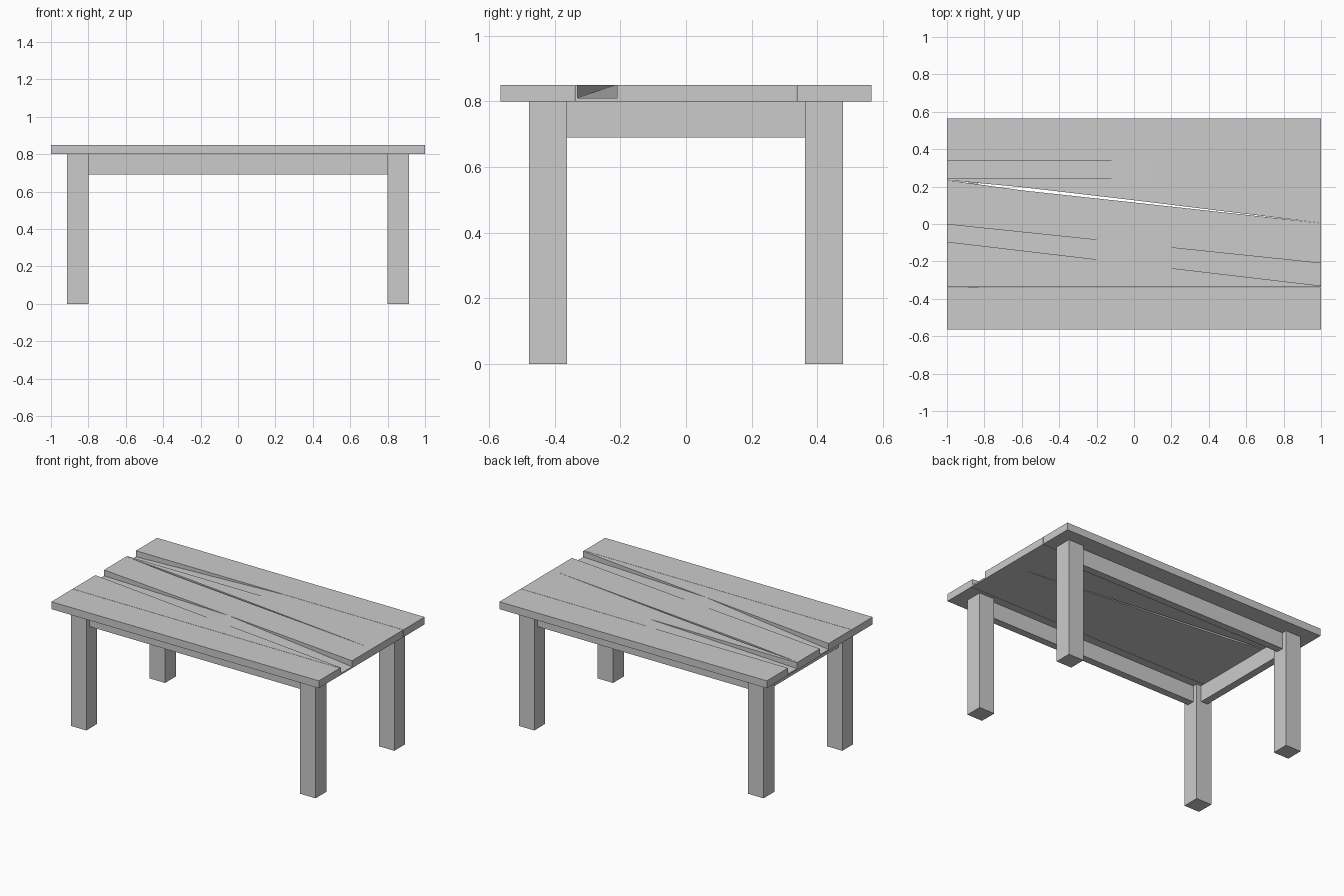
import bpy, bmesh

if "Cube" in bpy.data.objects:
    bpy.data.objects.remove(bpy.data.objects["Cube"])

TOP, BOT, SUNK = 0.85, 0.80, 0.81


def finish(name, bm):
    bmesh.ops.recalc_face_normals(bm, faces=bm.faces)
    mesh = bpy.data.meshes.new(name)
    bm.to_mesh(mesh)
    bm.free()
    ob = bpy.data.objects.new(name, mesh)
    bpy.context.collection.objects.link(ob)


def plank(name, stations):
    """Loft a board along x through (x, y_front, y_back, z_top) stations."""
    bm = bmesh.new()
    rings = [[bm.verts.new(p) for p in ((x, a, BOT), (x, b, BOT), (x, b, z), (x, a, z))]
             for x, a, b, z in stations]
    for r, s in zip(rings, rings[1:]):
        for i in range(4):
            j = (i + 1) % 4
            bm.faces.new((r[i], r[j], s[j], s[i]))
    bm.faces.new(rings[0])
    bm.faces.new(rings[-1])
    bmesh.ops.remove_doubles(bm, verts=bm.verts, dist=1e-5)
    finish(name, bm)


def box(name, x0, x1, y0, y1, z0, z1):
    bm = bmesh.new()
    bmesh.ops.create_cube(bm, size=1)
    for v in bm.verts:
        v.co.x = x0 if v.co.x < 0 else x1
        v.co.y = y0 if v.co.y < 0 else y1
        v.co.z = z0 if v.co.z < 0 else z1
    finish(name, bm)


# Tabletop: outer boards, warped strips and a split centre board
plank("front_board", [(-1, -0.565, -0.34, TOP), (1, -0.565, -0.34, TOP)])
plank("front_inner_board", [(-1, -0.338, -0.095, TOP), (1, -0.338, -0.33, TOP)])
plank("middle_strip", [(-1, -0.095, 0, SUNK), (0, -0.2125, -0.105, TOP), (1, -0.33, -0.21, SUNK)])
plank("middle_board", [(-1, -0.002, 0, TOP), (1, -0.21, 0, TOP)])
plank("split_board_front", [(-1, 0, 0.235, TOP), (-0.6, 0, 0.18, TOP),
                            (0, 0, 0.115, TOP), (1, 0, 0.005, TOP)])
plank("split_board_back", [(-1, 0.235, 0.243, TOP), (-0.6, 0.197, 0.243, TOP),
                           (0, 0.127, 0.243, TOP), (1, 0.005, 0.243, TOP)])
plank("back_strip", [(-1, 0.243, 0.336, SUNK), (0.1, 0.243, 0.336, TOP), (1, 0.243, 0.336, TOP)])
plank("back_board", [(-1, 0.338, 0.565, TOP), (1, 0.338, 0.565, TOP)])

# Legs
for sx, xn in ((-1, "left"), (1, "right")):
    for sy, yn in ((-1, "front"), (1, "back")):
        xs = sorted((sx * 0.80, sx * 0.915))
        ys = sorted((sy * 0.363, sy * 0.478))
        box(f"{yn}_{xn}_leg", *xs, *ys, 0, BOT)

# Aprons between the legs
for s, n in ((-1, "front"), (1, "back")):
    box(f"{n}_apron", -0.80, 0.80, s * 0.42 - 0.025, s * 0.42 + 0.025, 0.69, BOT)
box("left_apron", -0.885, -0.835, -0.363, 0.363, 0.69, BOT)
